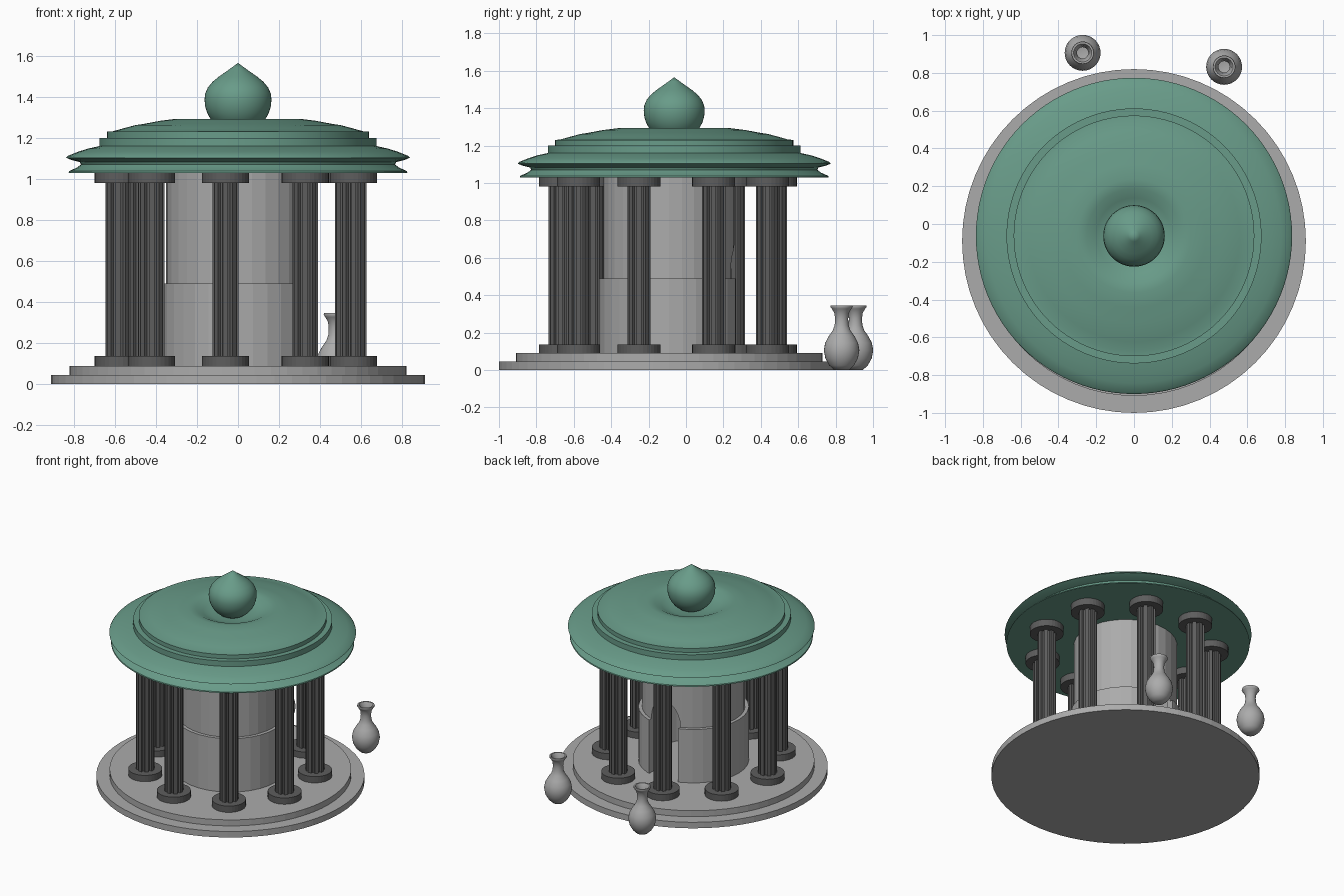
import bpy
import bmesh
from math import sin, cos, pi, radians

if "Cube" in bpy.data.objects:
    bpy.data.objects.remove(bpy.data.objects["Cube"], do_unlink=True)


def material(name, color):
    m = bpy.data.materials.new(name)
    m.use_nodes = True
    m.diffuse_color = (*color, 1)
    bsdf = next(n for n in m.node_tree.nodes if n.type == "BSDF_PRINCIPLED")
    bsdf.inputs["Base Color"].default_value = (*color, 1)
    return m


stone = material("light stone", (0.41, 0.41, 0.41))
dark_stone = material("dark stone", (0.11, 0.11, 0.11))
green = material("green roof", (0.14, 0.33, 0.25))


def finish(bm, name, mat, loc, smooth=None):
    bmesh.ops.recalc_face_normals(bm, faces=bm.faces)
    mesh = bpy.data.meshes.new(name)
    bm.to_mesh(mesh)
    bm.free()
    mesh.materials.append(mat)
    obj = bpy.data.objects.new(name, mesh)
    obj.location = loc
    bpy.context.collection.objects.link(obj)
    if smooth:
        bpy.ops.object.select_all(action="DESELECT")
        obj.select_set(True)
        bpy.context.view_layer.objects.active = obj
        bpy.ops.object.shade_smooth_by_angle(angle=radians(smooth))
    return obj


def lathe(name, profile, sides, mat, loc, smooth=None, closed=False):
    """Revolve (radius, z) points; points at radius 0 become poles."""
    bm = bmesh.new()
    rings = []
    for r, z in profile:
        if r == 0:
            rings.append([bm.verts.new((0, 0, z))] * sides)
        else:
            rings.append([bm.verts.new((r * cos(2 * pi * i / sides), r * sin(2 * pi * i / sides), z))
                          for i in range(sides)])
    pairs = list(zip(rings, rings[1:]))
    if closed:
        pairs.append((rings[-1], rings[0]))
    for a, b in pairs:
        for i in range(sides):
            j = (i + 1) % sides
            corners = list(dict.fromkeys((a[i], a[j], b[j], b[i])))
            bm.faces.new(corners)
    return finish(bm, name, mat, loc, smooth)


def prism(name, outline, depth, mat, loc):
    """Extrude an outline of 3D points along a depth vector."""
    bm = bmesh.new()
    face = bm.faces.new([bm.verts.new(p) for p in outline])
    top = bmesh.ops.extrude_face_region(bm, geom=[face])["geom"]
    bmesh.ops.translate(bm, vec=depth, verts=[v for v in top if isinstance(v, bmesh.types.BMVert)])
    return finish(bm, name, mat, loc)


def disc(name, r, z0, z1, sides, mat, x, y):
    return lathe(name, [(0, z0), (r, z0), (r, z1), (0, z1)], sides, mat, (x, y, 0))


CY = -0.09

# Stepped floor
disc("lower_step", 0.91, 0, 0.045, 64, stone, 0, CY)
disc("upper_step", 0.82, 0.045, 0.09, 64, stone, 0, CY)

# Round inner chamber, thicker below, with an arched doorway at the back
chamber = lathe("chamber_wall",
                [(0.375, 0.09), (0.375, 0.49), (0.35, 0.49), (0.35, 1.04), (0.32, 1.04), (0.32, 0.09)],
                32, stone, (0, CY, 0), closed=True)
arch = [(0.12 * cos(pi * i / 12), 0, 0.49 + 0.18 * sin(pi * i / 12)) for i in range(13)]
cutter = prism("doorway_cutter", [(0.12, 0, 0.05)] + arch + [(-0.12, 0, 0.05)], (0, 0.6, 0),
               stone, (0, CY, 0))
cutter.hide_render = True
cut = chamber.modifiers.new("doorway", "BOOLEAN")
cut.operation = "DIFFERENCE"
cut.solver = "EXACT"
cut.object = cutter
bpy.ops.object.select_all(action="DESELECT")
bpy.context.view_layer.objects.active = chamber
chamber.select_set(True)
bpy.ops.object.modifier_apply(modifier=cut.name)
bpy.data.objects.remove(cutter, do_unlink=True)

# Ring of nine fluted columns
FLUTES = 8
flute_outline = []
for i in range(FLUTES):
    for offset, r in ((-0.26, 0.064), (0.26, 0.064), (0.36, 0.048), (0.64, 0.048)):
        a = 2 * pi * (i + offset) / FLUTES
        flute_outline.append((r * cos(a), r * sin(a), 0.13))

for i in range(9):
    a = radians(-6 + 40 * i)
    x, y = 0.585 * sin(a), CY - 0.585 * cos(a)
    disc(f"column_base_{i + 1}", 0.115, 0.09, 0.137, 32, dark_stone, x, y)
    prism(f"column_shaft_{i + 1}", flute_outline, (0, 0, 0.855), dark_stone, (x, y, 0))
    disc(f"column_capital_{i + 1}", 0.115, 0.98, 1.032, 32, dark_stone, x, y)

# Stepped roof with a grooved rim and a dished centre
roof_profile = [
    (0, 1.03), (0.825, 1.03), (0.823, 1.038), (0.785, 1.055), (0.765, 1.07), (0.77, 1.082),
    (0.81, 1.092), (0.837, 1.103), (0.83, 1.112), (0.78, 1.132), (0.73, 1.148), (0.675, 1.16),
    (0.675, 1.2), (0.637, 1.2), (0.637, 1.23), (0.61, 1.232), (0.56, 1.246), (0.5, 1.262),
    (0.46, 1.268), (0.38, 1.283), (0.3, 1.293), (0.25, 1.287), (0.2, 1.262), (0.14, 1.24),
    (0, 1.235)]
lathe("roof", roof_profile, 96, green, (0, -0.063, 0), smooth=40)

# Pointed bulb on top
bulb = [(0.163 * sin(t), 1.385 - 0.163 * cos(t)) for t in (pi / 2 * k / 8 for k in range(1, 9))]
tip = [(0.16, 1.415), (0.147, 1.445), (0.124, 1.473), (0.095, 1.497), (0.062, 1.52),
       (0.03, 1.543), (0, 1.565)]
lathe("roof_bulb", [(0, 1.222)] + bulb + tip, 48, green, (0, -0.063, 0), smooth=60)

# Two vases behind the building
vase_profile = [
    (0, 0), (0.04, 0), (0.066, 0.025), (0.087, 0.062), (0.095, 0.105), (0.088, 0.145),
    (0.068, 0.182), (0.047, 0.212), (0.037, 0.24), (0.035, 0.275), (0.039, 0.305), (0.052, 0.327),
    (0.06, 0.338), (0.058, 0.346), (0.048, 0.346), (0.038, 0.325), (0.03, 0.28), (0.03, 0.24),
    (0, 0.235)]
for name, x, y in (("left_vase", 0.477, 0.832), ("right_vase", -0.272, 0.906)):
    lathe(name, vase_profile, 32, stone, (x, y, 0), smooth=50)
